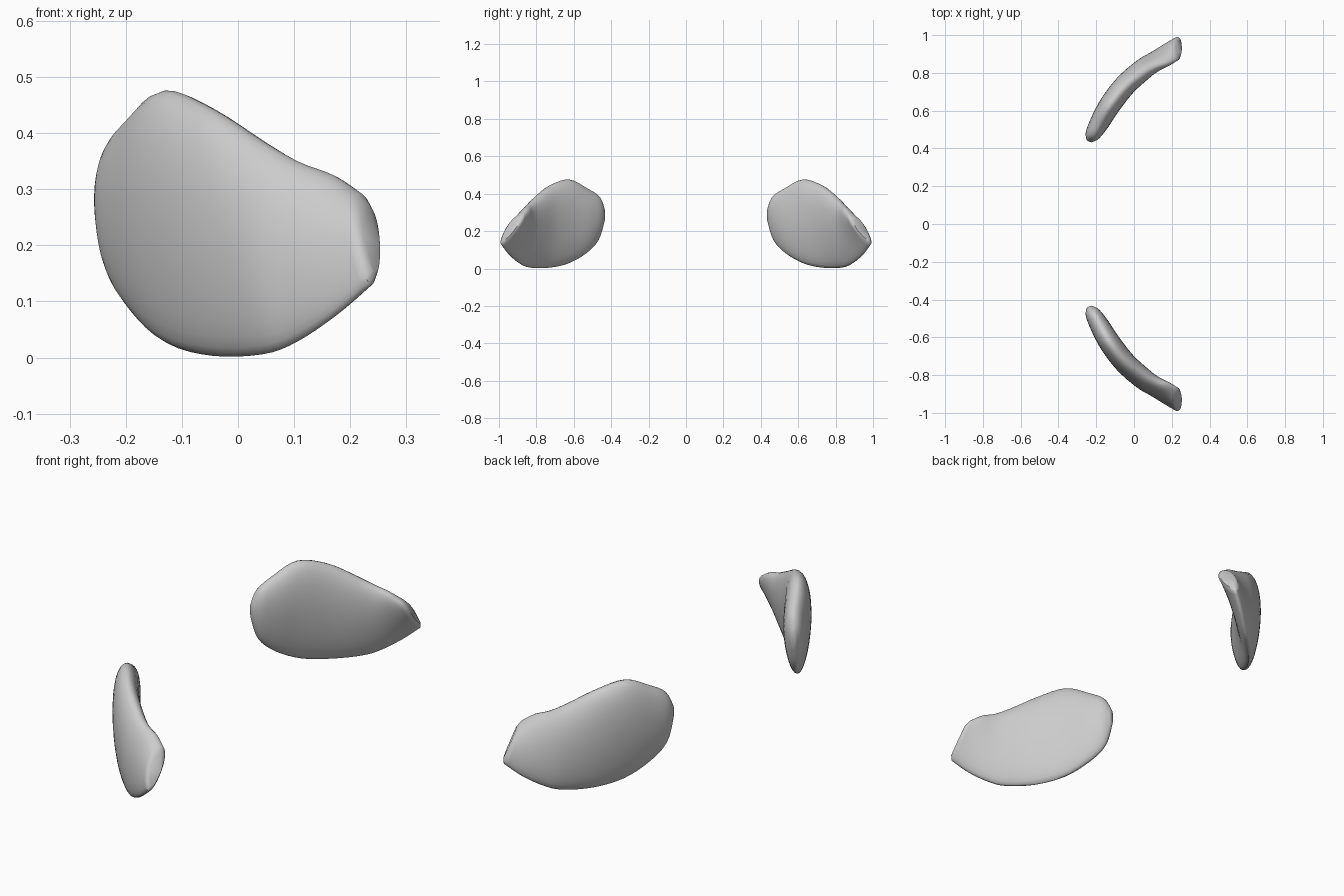
import bpy, bmesh, math
from mathutils import Vector

if "Cube" in bpy.data.objects:
    bpy.data.objects.remove(bpy.data.objects["Cube"])

# Cross-section stations from rear to front: lower point, upper point, half thickness
STATIONS = [
    ((-0.238, -0.437, 0.25), (-0.238, -0.437, 0.32), 0.012),
    ((-0.226, -0.470, 0.15), (-0.220, -0.465, 0.385), 0.037),
    ((-0.185, -0.535, 0.08), (-0.185, -0.530, 0.430), 0.050),
    ((-0.125, -0.635, 0.025), (-0.130, -0.625, 0.476), 0.056),
    ((-0.045, -0.745, 0.003), (-0.050, -0.725, 0.446), 0.057),
    ((0.045, -0.840, 0.006), (0.045, -0.800, 0.385), 0.054),
    ((0.105, -0.890, 0.028), (0.110, -0.835, 0.348), 0.047),
    ((0.175, -0.945, 0.075), (0.170, -0.855, 0.325), 0.042),
    ((0.238, -0.985, 0.130), (0.218, -0.880, 0.292), 0.038),
]
RING = 32
STEPS = 4


def spline(p0, p1, p2, p3, t):
    return 0.5 * (2 * p1 + (p2 - p0) * t + (2 * p0 - 5 * p1 + 4 * p2 - p3) * t * t
                  + (3 * p1 - p0 - 3 * p2 + p3) * t ** 3)


def dense_stations():
    rows = [Vector((*low, *top, th)) for low, top, th in STATIONS]
    n = len(rows)
    out = []
    for i in range(n - 1):
        a, b, c, d = rows[max(i - 1, 0)], rows[i], rows[i + 1], rows[min(i + 2, n - 1)]
        out += [spline(a, b, c, d, k / STEPS) for k in range(STEPS)]
    return out + [rows[-1]]


def build_pad(name, side):
    rows = dense_stations()
    mids = [(Vector(r[0:3]) + Vector(r[3:6])) / 2 for r in rows]
    bm = bmesh.new()
    rings = []
    for i, r in enumerate(rows):
        tangent = mids[min(i + 1, len(rows) - 1)] - mids[max(i - 1, 0)]
        inward = Vector((-tangent.y, tangent.x, 0)).normalized()
        low, top, th = Vector(r[0:3]), Vector(r[3:6]), r[6]
        ring = []
        for k in range(RING):
            a = 2 * math.pi * k / RING
            s, c = math.sin(a), math.cos(a)
            # lens section, blunter at the top than at the bottom
            p = low.lerp(top, (s + 1) / 2) + inward * th * c * (1 + 0.2 * s)
            ring.append(bm.verts.new((p.x, p.y * side, p.z)))
        rings.append(ring)
    # slightly domed front end
    centre = mids[-1]
    dome = []
    for v in rings[-1]:
        p = Vector((v.co.x, v.co.y * side, v.co.z))
        p = centre.lerp(p, 0.75) + Vector((0.010, -0.006, 0))
        dome.append(bm.verts.new((p.x, p.y * side, p.z)))
    rings.append(dome)
    for r0, r1 in zip(rings, rings[1:]):
        for k in range(RING):
            j = (k + 1) % RING
            bm.faces.new((r0[k], r0[j], r1[j], r1[k]))
    bm.faces.new(rings[0])
    bm.faces.new(rings[-1])
    bmesh.ops.recalc_face_normals(bm, faces=bm.faces)
    mesh = bpy.data.meshes.new(name)
    bm.to_mesh(mesh)
    bm.free()
    obj = bpy.data.objects.new(name, mesh)
    bpy.context.collection.objects.link(obj)
    bpy.ops.object.select_all(action='DESELECT')
    obj.select_set(True)
    bpy.context.view_layer.objects.active = obj
    bpy.ops.object.shade_smooth_by_angle(angle=math.radians(50))


# Two mirrored curved pads
build_pad("curved_pad_near", 1)
build_pad("curved_pad_far", -1)
